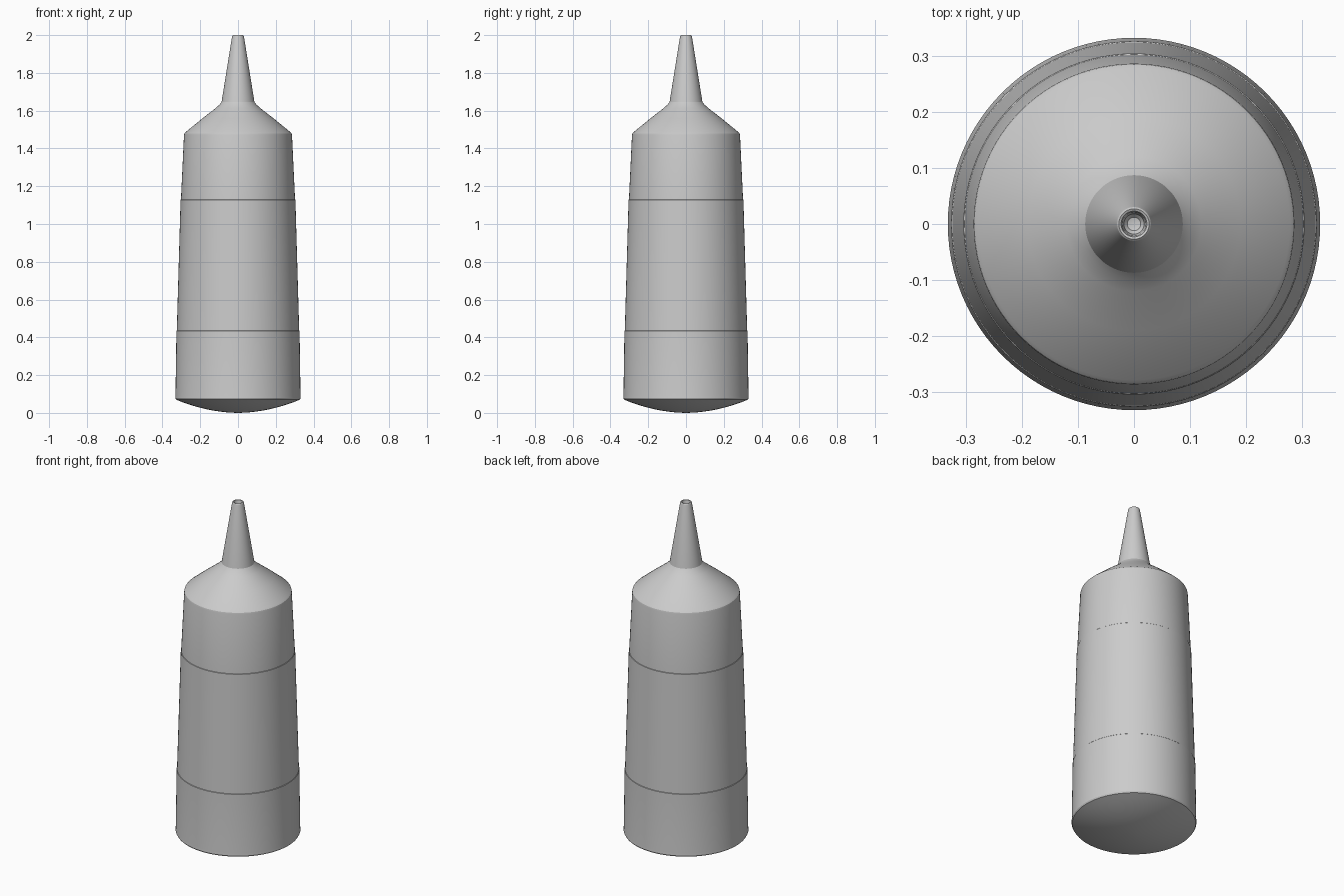
import bpy, bmesh, math
from mathutils import Matrix

if "Cube" in bpy.data.objects:
    bpy.data.objects.remove(bpy.data.objects["Cube"])


def lathe(name, profile, steps=96, angle=25):
    """Spin an (r, z) profile around z into a closed solid."""
    bm = bmesh.new()
    verts = [bm.verts.new((r, 0, z)) for r, z in profile]
    edges = [bm.edges.new(p) for p in zip(verts, verts[1:])]
    bmesh.ops.spin(bm, geom=verts + edges, cent=(0, 0, 0), axis=(0, 0, 1),
                   angle=math.tau, steps=steps, use_duplicate=False)
    bmesh.ops.remove_doubles(bm, verts=bm.verts, dist=0.0002)
    bmesh.ops.recalc_face_normals(bm, faces=bm.faces)
    mesh = bpy.data.meshes.new(name)
    bm.to_mesh(mesh)
    bm.free()
    ob = bpy.data.objects.new(name, mesh)
    bpy.context.collection.objects.link(ob)
    bpy.context.view_layer.objects.active = ob
    ob.select_set(True)
    bpy.ops.object.shade_smooth_by_angle(angle=math.radians(angle))
    ob.select_set(False)
    return ob


# Shallow domed base
R, Z, DEPTH = 0.328, 0.07, 0.065
base = [(R * i / 10, Z - DEPTH * (1 - (i / 10) ** 2) - 0.005 * (1 - i / 10))
        for i in range(11)]

# Tapered body with two fine seams, shoulder, nozzle and its opening
body = [(0.332, 0.078), (0.331, 0.09),
        (0.326, 0.434), (0.324, 0.436),
        (0.304, 1.128), (0.302, 1.130),
        (0.286, 1.47), (0.284, 1.479), (0.278, 1.486)]
shoulder = [(0.19, 1.558), (0.12, 1.612), (0.098, 1.632), (0.087, 1.646)]
nozzle = [(0.032, 1.990), (0.030, 1.997), (0.027, 2.0), (0.023, 1.998),
          (0.021, 1.990), (0.018, 1.95), (0.012, 1.943), (0, 1.94)]

lathe("squeeze_bottle", base + body + shoulder + nozzle)
